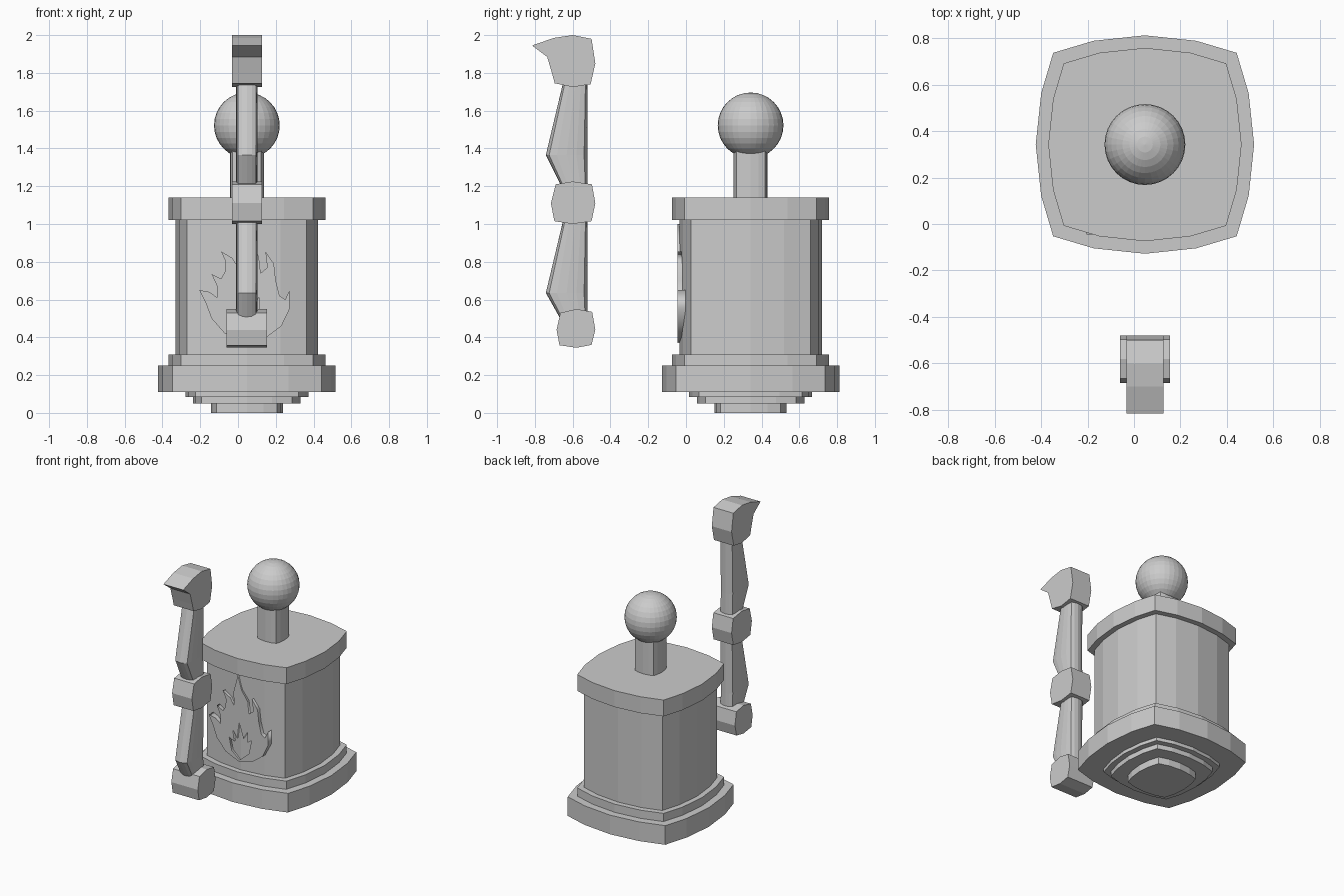
import bpy, bmesh
from mathutils import Matrix

if "Cube" in bpy.data.objects:
    bpy.data.objects.remove(bpy.data.objects["Cube"])

CX, CY = 0.047, 0.342
# one side of the bowed square (unit half-width); rotated four times
SIDE = [(-0.84, -0.84), (-0.47, -0.95), (0, -1), (0.47, -0.95)]
BOWED = []
for k in range(4):
    for x, y in SIDE:
        for _ in range(k):
            x, y = -y, x
        BOWED.append((x, y))


def loft(name, rings):
    """Skin a list of equal-length rings of 3D points and cap both ends."""
    bm = bmesh.new()
    vs = [[bm.verts.new(p) for p in r] for r in rings]
    n = len(rings[0])
    for a, b in zip(vs, vs[1:]):
        for i in range(n):
            j = (i + 1) % n
            bm.faces.new((a[i], a[j], b[j], b[i]))
    bm.faces.new(vs[0][::-1])
    bm.faces.new(vs[-1])
    bmesh.ops.recalc_face_normals(bm, faces=bm.faces)
    me = bpy.data.meshes.new(name)
    bm.to_mesh(me)
    bm.free()
    ob = bpy.data.objects.new(name, me)
    bpy.context.collection.objects.link(ob)
    return ob


def tier(name, half, z0, z1):
    return loft(name, [[(CX + half * x, CY + half * y, z) for x, y in BOWED] for z in (z0, z1)])


def side_block(name, profile, half):
    """Extrude a (y, z) profile across x."""
    return loft(name, [[(CX + s * half, y, z) for y, z in profile] for s in (-1, 1)])


def shaft(name, levels):
    """Bowed-square bar whose front edge follows (z, front_y)."""
    back, rings = -0.522, []
    for z, front in levels:
        mid, hy = (front + back) / 2, (back - front) / 2
        rings.append([(CX + 0.057 * x, mid + hy * y, z) for x, y in BOWED])
    return loft(name, rings)


# Stacked body tiers
tier("foot_lower", 0.19, 0, 0.05)
tier("foot_middle", 0.285, 0.05, 0.085)
tier("foot_upper", 0.325, 0.085, 0.11)
tier("base_plate", 0.47, 0.11, 0.25)
tier("base_step", 0.416, 0.25, 0.31)
tier("body", 0.377, 0.31, 1.02)
tier("cap", 0.416, 1.02, 1.14)
tier("neck", 0.09, 1.14, 1.42)

# Ball on top
bm = bmesh.new()
bmesh.ops.create_uvsphere(bm, u_segments=32, v_segments=16, radius=0.174,
                          matrix=Matrix.Translation((CX, CY, 1.522)))
me = bpy.data.meshes.new("ball")
bm.to_mesh(me)
bm.free()
bpy.context.collection.objects.link(bpy.data.objects.new("ball", me))

# Lever: hooked head, middle and bottom blocks, two kinked shafts
side_block("lever_head", [(-0.815, 1.945), (-0.70, 1.985), (-0.60, 2.0), (-0.50, 1.98),
                          (-0.48, 1.85), (-0.505, 1.74), (-0.60, 1.725), (-0.695, 1.745),
                          (-0.71, 1.80), (-0.735, 1.885)], 0.08)
side_block("lever_middle", [(-0.697, 1.015), (-0.60, 1.0), (-0.50, 1.015), (-0.48, 1.11),
                            (-0.498, 1.21), (-0.60, 1.225), (-0.69, 1.21), (-0.715, 1.11)], 0.08)
side_block("lever_bottom", [(-0.67, 0.358), (-0.58, 0.345), (-0.50, 0.36), (-0.48, 0.44),
                            (-0.497, 0.535), (-0.58, 0.55), (-0.665, 0.53), (-0.685, 0.44)], 0.107)
shaft("lever_shaft_upper", [(1.19, -0.655), (1.365, -0.742), (1.76, -0.648)])
shaft("lever_shaft_lower", [(0.48, -0.655), (0.635, -0.742), (1.03, -0.648)])

# Flame relief on the front, with a smaller flame opening
outer = [(0.04, 0.37), (-0.07, 0.42), (-0.14, 0.50), (-0.17, 0.58), (-0.205, 0.65), (-0.15, 0.64),
         (-0.11, 0.61), (-0.11, 0.67), (-0.14, 0.735), (-0.09, 0.71), (-0.07, 0.745), (-0.065, 0.80),
         (-0.09, 0.855), (-0.03, 0.82), (0.0, 0.77), (-0.005, 0.87), (0.03, 1.0), (0.06, 0.90),
         (0.11, 0.83), (0.12, 0.74), (0.155, 0.77), (0.145, 0.855), (0.19, 0.79), (0.20, 0.70),
         (0.22, 0.62), (0.25, 0.60), (0.273, 0.65), (0.273, 0.55), (0.23, 0.46), (0.15, 0.40)]
inner = [(0.045, 0.385), (-0.02, 0.44), (-0.04, 0.53), (0.0, 0.51), (-0.01, 0.59), (0.025, 0.54),
         (0.04, 0.66), (0.075, 0.55), (0.11, 0.61), (0.11, 0.53), (0.14, 0.55), (0.12, 0.45)]
cu = bpy.data.curves.new("flame_relief", "CURVE")
cu.dimensions = "2D"
cu.fill_mode = "BOTH"
cu.extrude = 0.025
for pts in (outer, inner):
    sp = cu.splines.new("POLY")
    sp.points.add(len(pts) - 1)
    for p, (x, z) in zip(sp.points, pts):
        p.co = (x, z, 0, 1)
    sp.use_cyclic_u = True
flame = bpy.data.objects.new("flame_relief", cu)
flame.rotation_euler.x = 1.5707963
flame.location.y = -0.02
bpy.context.collection.objects.link(flame)
bpy.context.view_layer.objects.active = flame
flame.select_set(True)
bpy.ops.object.convert(target="MESH")
